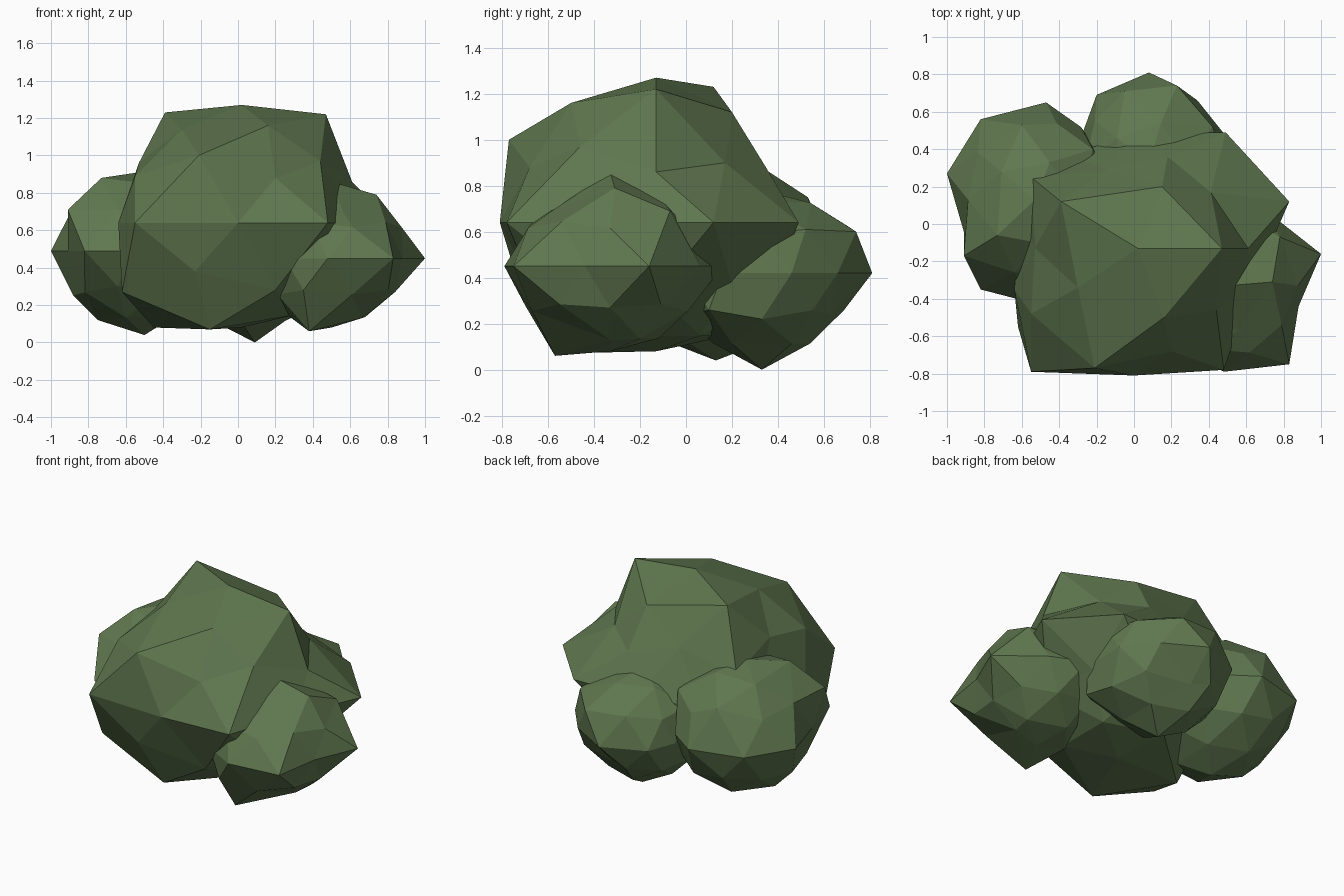
import bpy, bmesh
from mathutils import Vector

leaf = bpy.data.materials.new("leaf green")
leaf.diffuse_color = (0.115, 0.185, 0.078, 1)


def leaf_clump(name, center, radii, corners):
    """Squashed icosphere whose nearest vertices are pulled to the given corners."""
    c, r = Vector(center), Vector(radii)
    bm = bmesh.new()
    bmesh.ops.create_icosphere(bm, subdivisions=2, radius=1)
    free = {v: v.co.normalized() for v in bm.verts}
    pulls = {}
    for p in corners:
        d = Vector(p) - c
        d = Vector((d.x / r.x, d.y / r.y, d.z / r.z)).normalized()
        v = max(free, key=lambda k: free[k].dot(d))
        del free[v]
        pulls[v] = Vector(p)
    for v in bm.verts:
        v.co = pulls.get(v) or c + v.co * r
    bmesh.ops.recalc_face_normals(bm, faces=bm.faces)
    me = bpy.data.meshes.new(name)
    bm.to_mesh(me)
    bm.free()
    me.materials.append(leaf)
    ob = bpy.data.objects.new(name, me)
    bpy.context.collection.objects.link(ob)
    return ob


# tall middle of the bush
leaf_clump("main_clump", (0.02, -0.13, 0.64), (0.65, 0.62, 0.58), [
    (0.02, -0.13, 1.27),
    (0.47, -0.13, 1.22), (0.15, 0.20, 1.12), (-0.39, 0.12, 1.23),
    (-0.30, -0.34, 1.14), (0.16, -0.50, 1.16),
    (-0.21, -0.77, 1.00), (-0.55, -0.48, 0.89), (0.20, -0.68, 0.88),
    (0.44, -0.46, 0.97), (0.61, -0.13, 0.86), (0.41, 0.17, 0.90),
    (0.18, 0.36, 0.86), (-0.15, 0.29, 0.95), (-0.55, 0.25, 0.86), (-0.53, -0.13, 0.96),
    (0.00, -0.81, 0.64), (-0.55, -0.79, 0.64), (-0.64, -0.35, 0.64),
    (0.02, 0.48, 0.64), (0.49, 0.49, 0.64), (0.83, 0.12, 0.64),
    (0.48, -0.78, 0.64),
    (-0.23, -0.73, 0.38), (-0.62, -0.55, 0.27), (0.20, -0.63, 0.28),
    (-0.15, -0.57, 0.07), (-0.45, -0.13, 0.08), (0.02, -0.13, 0.08),
])

# lower clump on the left
leaf_clump("left_clump", (-0.53, 0.13, 0.49), (0.42, 0.48, 0.42), [
    (-1.00, 0.27, 0.49), (-0.82, 0.56, 0.49), (-0.47, 0.65, 0.49),
    (-0.91, -0.04, 0.49), (-0.82, -0.35, 0.49), (-0.55, -0.42, 0.49),
    (-0.91, -0.17, 0.71), (-0.73, -0.06, 0.88), (-0.60, 0.53, 0.75),
    (-0.22, 0.40, 0.73), (-0.45, 0.33, 0.88),
    (-0.88, 0.13, 0.25), (-0.75, 0.13, 0.12), (-0.50, 0.13, 0.04),
])

# lower clump on the right
leaf_clump("right_clump", (0.50, -0.33, 0.45), (0.42, 0.42, 0.37), [
    (1.00, -0.16, 0.45), (0.88, -0.44, 0.45), (0.83, -0.75, 0.45),
    (0.48, -0.79, 0.45), (0.25, -0.66, 0.45),
    (0.50, 0.16, 0.45), (0.72, 0.06, 0.45),
    (0.50, -0.33, 0.86), (0.74, -0.31, 0.79), (0.56, -0.57, 0.70), (0.78, -0.07, 0.69),
    (0.84, -0.33, 0.27), (0.66, -0.33, 0.13),
    (0.35, -0.70, 0.28), (0.38, -0.57, 0.06),
])

# low clump at the back
leaf_clump("back_clump", (0.08, 0.33, 0.42), (0.40, 0.42, 0.36), [
    (0.08, 0.81, 0.42), (0.34, 0.66, 0.42), (-0.20, 0.69, 0.42),
    (-0.27, 0.50, 0.42), (0.50, 0.46, 0.42), (0.50, 0.16, 0.42),
    (0.23, 0.74, 0.60), (-0.05, 0.71, 0.62), (0.48, 0.33, 0.59),
    (0.42, 0.52, 0.61), (0.46, 0.10, 0.26),
    (0.45, 0.33, 0.22), (0.08, 0.63, 0.24), (0.09, 0.33, 0.00),
])
